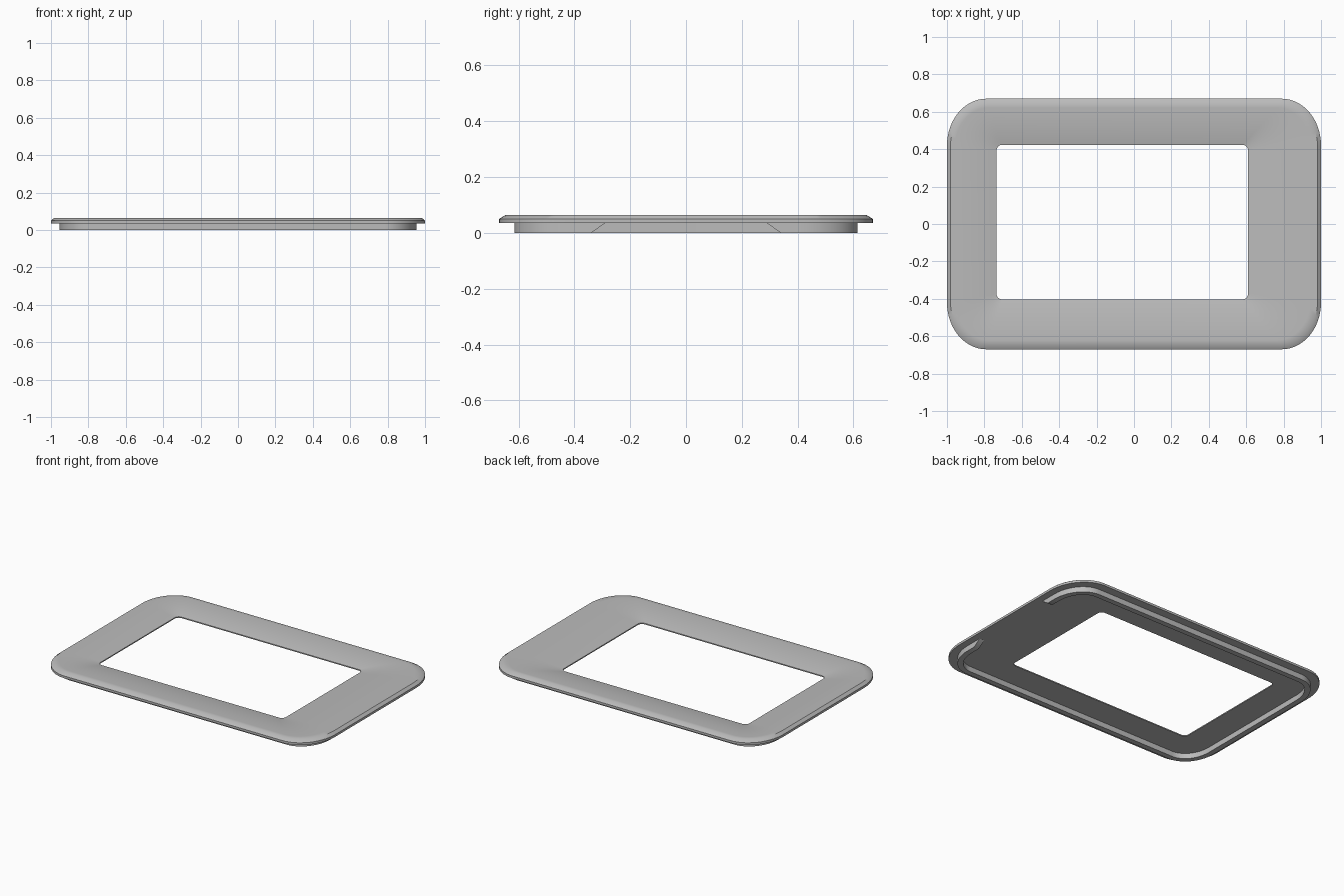
import bpy, bmesh, math

cube = bpy.data.objects.get("Cube")
if cube:
    bpy.data.objects.remove(cube, do_unlink=True)

SEGMENTS = 14

grey = bpy.data.materials.new("satin grey")
grey.use_nodes = True
COLOUR = (0.5, 0.5, 0.5, 1)
grey.diffuse_color = COLOUR
grey.node_tree.nodes["Principled BSDF"].inputs["Base Color"].default_value = COLOUR


def rounded_outline(x0, x1, y0, y1, rx, ry):
    """Counter-clockwise outline, starting at the lower end of the +x corner."""
    corners = [(x1 - rx, y1 - ry), (x0 + rx, y1 - ry), (x0 + rx, y0 + ry), (x1 - rx, y0 + ry)]
    points = []
    for quarter, (cx, cy) in enumerate(corners):
        for i in range(SEGMENTS + 1):
            a = (quarter + i / SEGMENTS) * math.pi / 2
            points.append((cx + rx * math.cos(a), cy + ry * math.sin(a)))
    return points


def add_loop(bm, outline, z):
    return [bm.verts.new((x, y, z)) for x, y in outline]


def bridge(bm, a, b):
    n = len(a)
    for i in range(n):
        j = (i + 1) % n
        bm.faces.new((a[i], a[j], b[j], b[i]))


def finish(bm, name):
    bmesh.ops.recalc_face_normals(bm, faces=bm.faces)
    mesh = bpy.data.meshes.new(name)
    bm.to_mesh(mesh)
    bm.free()
    mesh.materials.append(grey)
    obj = bpy.data.objects.new(name, mesh)
    bpy.context.collection.objects.link(obj)
    bpy.ops.object.select_all(action='DESELECT')
    obj.select_set(True)
    bpy.context.view_layer.objects.active = obj
    bpy.ops.object.shade_smooth_by_angle(angle=math.radians(36))
    return obj


# Bezel frame: rim, bevel, dished face and offset opening
BASE, SHOULDER, TOP, LIP = 0.035, 0.05, 0.065, 0.042
rim = rounded_outline(-1, 1, -0.67, 0.67, 0.21, 0.25)
ridge = rounded_outline(-0.982, 0.982, -0.645, 0.645, 0.2, 0.235)
opening = rounded_outline(-0.735, 0.61, -0.403, 0.423, 0.03, 0.03)

bm = bmesh.new()
loops = [add_loop(bm, rim, BASE), add_loop(bm, rim, SHOULDER), add_loop(bm, ridge, TOP)]
STEPS = 10
for s in range(1, STEPS + 1):
    t = s / STEPS
    blend = [(a[0] + (b[0] - a[0]) * t, a[1] + (b[1] - a[1]) * t)
             for a, b in zip(ridge, opening)]
    loops.append(add_loop(bm, blend, TOP - (TOP - LIP) * t ** 2.2))
loops.append(add_loop(bm, opening, BASE))
for a, b in zip(loops, loops[1:] + loops[:1]):
    bridge(bm, a, b)
finish(bm, "bezel_frame")

# Locating rib under the frame, open at the +x end with sloped ends
WALL, GAP_TOP, GAP_BOTTOM = 0.035, 0.29, 0.34
X, Y = 0.955, 0.615
outer = rounded_outline(-X, X, -Y, Y, 0.17, 0.21)
inner = rounded_outline(-X + WALL, X - WALL, -Y + WALL, Y - WALL, 0.17 - WALL, 0.21 - WALL)


def open_path(outline, x, gap):
    return [(x, gap)] + outline + [(x, -gap)]


bm = bmesh.new()
rails = [add_loop(bm, open_path(outline, x, gap), z) for outline, x, gap, z in (
    (outer, X, GAP_BOTTOM, 0), (outer, X, GAP_TOP, BASE),
    (inner, X - WALL, GAP_TOP, BASE), (inner, X - WALL, GAP_BOTTOM, 0))]
for a, b in zip(rails, rails[1:] + rails[:1]):
    for i in range(len(a) - 1):
        bm.faces.new((a[i], a[i + 1], b[i + 1], b[i]))
for end in (0, -1):
    bm.faces.new([rail[end] for rail in rails])
finish(bm, "locating_rib")
